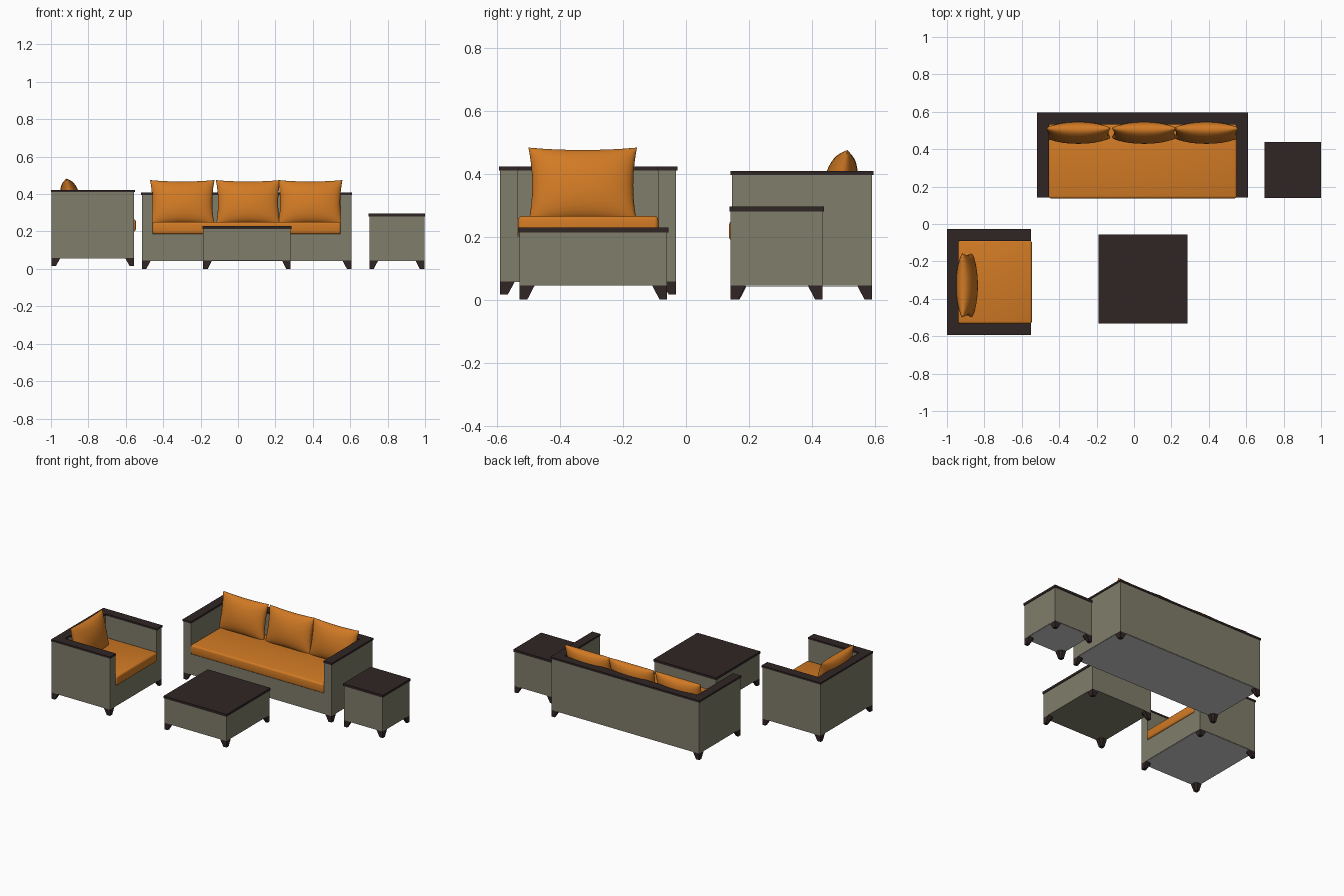
import bpy, bmesh, math
from mathutils import Matrix

if "Cube" in bpy.data.objects:
    bpy.data.objects.remove(bpy.data.objects["Cube"])


def mat(name, rgb):
    m = bpy.data.materials.new(name)
    m.diffuse_color = (*rgb, 1)
    m.use_nodes = True
    m.node_tree.nodes["Principled BSDF"].inputs["Base Color"].default_value = m.diffuse_color
    return m


OLIVE = mat("olive wicker", (0.215, 0.205, 0.145))
DARK = mat("dark wood", (0.030, 0.018, 0.018))
ORANGE = mat("orange fabric", (0.64, 0.195, 0.018))
GREY = mat("grey underside", (0.62, 0.62, 0.63))


def finish(name, bm, material, smooth=False):
    bmesh.ops.recalc_face_normals(bm, faces=bm.faces)
    me = bpy.data.meshes.new(name)
    bm.to_mesh(me)
    bm.free()
    me.materials.append(material)
    ob = bpy.data.objects.new(name, me)
    bpy.context.collection.objects.link(ob)
    if smooth:
        bpy.ops.object.select_all(action='DESELECT')
        ob.select_set(True)
        bpy.context.view_layer.objects.active = ob
        bpy.ops.object.shade_smooth_by_angle(angle=math.radians(50))
    return ob


def prism(name, pts, z0, z1, material):
    """Extrude a flat outline from z0 to z1."""
    bm = bmesh.new()
    lo = [bm.verts.new((x, y, z0)) for x, y in pts]
    hi = [bm.verts.new((x, y, z1)) for x, y in pts]
    bm.faces.new(lo)
    bm.faces.new(hi)
    for i in range(len(pts)):
        j = (i + 1) % len(pts)
        bm.faces.new((lo[i], lo[j], hi[j], hi[i]))
    return finish(name, bm, material)


def box(name, x0, x1, y0, y1, z0, z1, material, bevel=0):
    bm = bmesh.new()
    bmesh.ops.create_cube(bm, size=1)
    for v in bm.verts:
        v.co = ((x0 + x1) / 2 + v.co.x * (x1 - x0), (y0 + y1) / 2 + v.co.y * (y1 - y0),
                (z0 + z1) / 2 + v.co.z * (z1 - z0))
    if bevel:
        bmesh.ops.bevel(bm, geom=bm.edges[:], offset=bevel, segments=3, profile=0.5, affect='EDGES')
    return finish(name, bm, material, bool(bevel))


def feet(name, x0, x1, y0, y1, z0, z1):
    """Four feet, outer faces upright, inner faces tapering."""
    outline = [(0, 0), (1, 0), (1, 0.65), (0.65, 1), (0, 1)]
    for cx, sx in ((x0, 1), (x1, -1)):
        for cy, sy in ((y0, 1), (y1, -1)):
            bm = bmesh.new()
            rings = [[bm.verts.new((cx + sx * w * a, cy + sy * w * b, z)) for a, b in outline]
                     for w, z in ((0.024, z0), (0.047, z1))]
            for r in rings:
                bm.faces.new(r)
            for i in range(5):
                j = (i + 1) % 5
                bm.faces.new((rings[0][i], rings[0][j], rings[1][j], rings[1][i]))
            finish(name + "_foot", bm, DARK)


def pillow(name, cx, cy, cz, turn=0, w=0.345, h=0.245, t=0.054, pinch=0.07, n=18):
    """Square throw pillow with pulled-out corners, leaning back."""
    bm = bmesh.new()
    steps = [math.sin(math.pi * (i / n - 0.5)) for i in range(n + 1)]
    for side in (-1, 1):
        g = [[bm.verts.new((w / 2 * u * (1 - pinch * (1 - v * v)),
                            side * t * max(0, (1 - u * u) * (1 - v * v)) ** 0.45,
                            h / 2 * v * (1 - pinch * (1 - u * u))))
              for u in steps] for v in steps]
        for i in range(n):
            for j in range(n):
                bm.faces.new((g[i][j], g[i][j + 1], g[i + 1][j + 1], g[i + 1][j]))
    bmesh.ops.remove_doubles(bm, verts=bm.verts, dist=1e-5)
    bm.transform(Matrix.Translation((cx, cy, cz)) @ Matrix.Rotation(turn, 4, 'Z')
                 @ Matrix.Rotation(math.radians(-12), 4, 'X'))
    finish(name, bm, ORANGE, True)


def u_shape(x0, x1, y0, y1, t, facing):
    """U outline of arms and back, open towards -y or +x."""
    if facing == '-y':
        return [(x0, y0), (x0 + t, y0), (x0 + t, y1 - t), (x1 - t, y1 - t),
                (x1 - t, y0), (x1, y0), (x1, y1), (x0, y1)]
    return [(x0, y0), (x1, y0), (x1, y0 + t), (x0 + t, y0 + t),
            (x0 + t, y1 - t), (x1, y1 - t), (x1, y1), (x0, y1)]


def underside(name, x0, x1, y0, y1, z):
    box(name + "_underside", x0 + .003, x1 - .003, y0 + .003, y1 - .003, z - 0.002, z + 0.002, GREY)


def table(name, x0, x1, y0, y1, top, grey):
    o = 0.004
    b = (x0 + o, x1 - o, y0 + o, y1 - o)
    box(name + "_body", *b, 0.044, top - 0.016, OLIVE)
    box(name + "_top", x0, x1, y0, y1, top - 0.016, top, DARK)
    feet(name, *b, 0, 0.044)
    if grey:
        underside(name, *b, 0.044)


# Sofa
sx0, sx1, sy0, sy1 = -0.514, 0.606, 0.146, 0.591
prism("sofa_arms_and_back", u_shape(sx0, sx1, sy0, sy1, 0.057, '-y'), 0.044, 0.395, OLIVE)
prism("sofa_top_trim", u_shape(sx0 - .004, sx1 + .004, sy0 - .004, sy1 + .004, 0.063, '-y'),
      0.395, 0.408, DARK)
box("sofa_base", sx0 + .056, sx1 - .056, sy0, sy1 - .05, 0.044, 0.186, OLIVE)
box("sofa_seat_cushion", sx0 + .057, sx1 - .057, 0.137, sy1 - .057, 0.186, 0.251, ORANGE, 0.012)
underside("sofa", sx0, sx1, sy0, sy1, 0.044)
feet("sofa", sx0, sx1, sy0, sy1, 0, 0.044)
for px in (-0.298, 0.054, 0.386):
    pillow("sofa_pillow", px, 0.487, 0.355)

# Armchair, facing +x
ax0, ax1, ay0, ay1 = -0.997, -0.556, -0.59, -0.031
prism("armchair_arms_and_back", u_shape(ax0, ax1, ay0, ay1, 0.057, '+x'), 0.058, 0.41, OLIVE)
prism("armchair_top_trim", u_shape(ax0 - .003, ax1 + .004, ay0 - .004, ay1 + .004, 0.063, '+x'),
      0.41, 0.422, DARK)
box("armchair_base", ax0 + .05, ax1, ay0 + .056, ay1 - .056, 0.058, 0.2, OLIVE)
box("armchair_seat_cushion", ax0 + .057, -0.546, ay0 + .057, ay1 - .057, 0.2, 0.265, ORANGE, 0.012)
underside("armchair", ax0, ax1, ay0, ay1, 0.058)
feet("armchair", ax0, ax1, ay0, ay1, 0.016, 0.058)
pillow("armchair_pillow", -0.893, -0.328, 0.363, math.pi / 2)

# Tables
table("coffee_table", -0.19, 0.286, -0.532, -0.056, 0.229, False)
table("side_table", 0.698, 1.0, 0.138, 0.438, 0.295, True)
